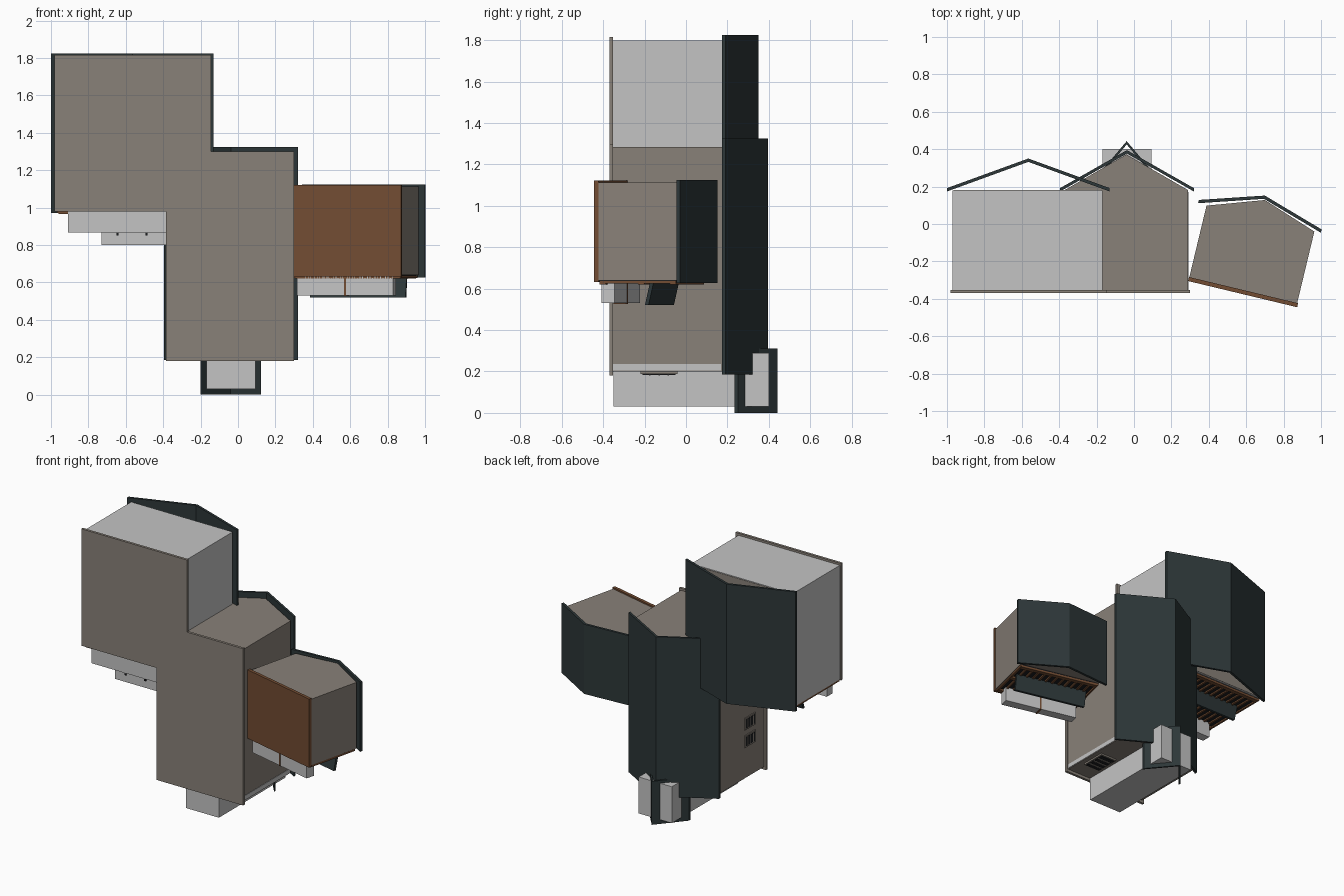
import bpy
import bmesh
from math import radians
from mathutils import Matrix

cube = bpy.data.objects.get("Cube")
if cube:
    bpy.data.objects.remove(cube, do_unlink=True)


def material(name, r, g, b):
    m = bpy.data.materials.new(name)
    m.use_nodes = True
    m.diffuse_color = (r, g, b, 1)
    m.node_tree.nodes["Principled BSDF"].inputs["Base Color"].default_value = (r, g, b, 1)
    return m


TAUPE = material("taupe wall", 0.25, 0.22, 0.19)
PALE = material("pale grey", 0.55, 0.55, 0.55)
ROOF = material("dark slate", 0.026, 0.038, 0.04)
WOOD = material("brown wood", 0.17, 0.073, 0.032)
GLASS = material("dark glass", 0.012, 0.013, 0.015)

# The side wing has its own tilted frame, starting at its lower corner
WING = Matrix.Translation((0.29, -0.30, 0)) @ Matrix.Rotation(radians(-13.5), 4, "Z")
FLAT = Matrix.Identity(4)


def prism(name, profile, z0, z1, mat, frame=FLAT, drop=0):
    """Extrude an xy profile along z; drop lowers the z0 end."""
    bm = bmesh.new()
    low = [bm.verts.new(frame @ Matrix.Translation((x, y - drop, z0)).translation) for x, y in profile]
    top = [bm.verts.new(frame @ Matrix.Translation((x, y, z1)).translation) for x, y in profile]
    bm.faces.new(low)
    bm.faces.new(top)
    for i in range(len(low)):
        j = (i + 1) % len(low)
        bm.faces.new((low[i], low[j], top[j], top[i]))
    bmesh.ops.recalc_face_normals(bm, faces=bm.faces)
    mesh = bpy.data.meshes.new(name)
    bm.to_mesh(mesh)
    bm.free()
    mesh.materials.append(mat)
    obj = bpy.data.objects.new(name, mesh)
    bpy.context.collection.objects.link(obj)
    return obj


def box(name, x0, x1, y0, y1, z0, z1, mat, frame=FLAT, drop=0):
    return prism(name, [(x0, y0), (x1, y0), (x1, y1), (x0, y1)], z0, z1, mat, frame, drop)


def gable_roof(name, x0, x1, eave, ridge, z0, z1, frame=FLAT, thick=0.018):
    mid = (x0 + x1) / 2
    chevron = [(x0, eave), (mid, ridge), (x1, eave),
               (x1, eave - thick), (mid, ridge - thick), (x0, eave - thick)]
    prism(name, chevron, z0, z1, ROOF, frame)


def gable_walls(name, x0, x1, base, eave, ridge, z0, z1, mat, frame=FLAT):
    prism(name, [(x0, base), (x1, base), (x1, eave), ((x0 + x1) / 2, ridge), (x0, eave)],
          z0, z1, mat, frame)


def timber_front(name, x0, x1, y0, y1, z, frame=FLAT, bars=12):
    """Glazed end with timber mullions and rails."""
    box(name + "_glass", x0, x1, y0, y1, z - 0.004, z + 0.004, GLASS, frame)
    step = (x1 - x0) / bars
    for i in range(bars + 1):
        x = x0 + i * step
        box(name + "_mullion", x - 0.007, x + 0.007, y0, y1, z - 0.014, z, WOOD, frame)
    for y in (y0, (y0 + y1) / 2, y1 - 0.03):
        box(name + "_rail", x0, x1, y, y + 0.03, z - 0.018, z, WOOD, frame)


# Main hall
box("hall_floor", -0.385, 0.30, -0.37, -0.352, 0.18, 1.30, TAUPE)
gable_walls("hall_walls", -0.37, 0.288, -0.355, 0.182, 0.372, 0.20, 1.285, TAUPE)
gable_roof("hall_roof", -0.395, 0.32, 0.192, 0.395, 0.185, 1.325)
box("hall_corner_trim", 0.28, 0.291, -0.352, 0.17, 0.205, 0.235, PALE)

# Large wing with an open attic
box("large_wing_floor", -0.98, -0.145, -0.37, -0.352, 0.98, 1.815, TAUPE)
box("large_wing_walls", -0.97, -0.168, -0.355, 0.18, 0.985, 1.80, PALE)
gable_roof("large_wing_roof", -1.0, -0.13, 0.192, 0.35, 0.97, 1.825)
box("attic_floor", -0.965, -0.175, 0.178, 0.183, 0.99, 1.795, TAUPE)
timber_front("large_wing_front", -0.96, -0.385, -0.35, 0.17, 0.985)
box("large_wing_deck", -0.91, -0.38, -0.355, -0.29, 0.868, 0.98, PALE)
box("large_wing_step", -0.73, -0.38, -0.345, -0.31, 0.80, 0.868, PALE)
box("large_wing_awning", -0.91, -0.40, -0.01, 0.008, 0.885, 0.98, ROOF, drop=0.03)
for x in (-0.65, -0.495):
    box("bench_leg", x, x + 0.012, -0.355, -0.28, 0.852, 0.868, GLASS)
box("bench_seat", -0.65, -0.483, -0.285, -0.275, 0.852, 0.90, WOOD)

# Tilted side wing
box("side_wing_floor", 0.0, 0.60, -0.005, 0.017, 0.632, 1.122, WOOD, WING)
gable_walls("side_wing_walls", 0.002, 0.595, 0.015, 0.41, 0.512, 0.64, 1.112, TAUPE, WING)
gable_roof("side_wing_roof", -0.045, 0.63, 0.43, 0.535, 0.627, 1.125, WING)
timber_front("side_wing_front", 0.012, 0.585, 0.02, 0.40, 0.638, WING)
box("side_wing_deck", 0.02, 0.55, 0.02, 0.085, 0.53, 0.635, PALE, WING)
box("deck_divider", 0.28, 0.292, 0.018, 0.088, 0.527, 0.635, WOOD, WING)
box("side_wing_awning", 0.04, 0.565, 0.265, 0.283, 0.52, 0.63, ROOF, WING, drop=0.025)

# Entrance tower whose flat top corners pierce its steep roof
box("tower_walls", -0.168, 0.094, -0.35, 0.40, 0.03, 0.29, PALE)
gable_roof("tower_roof", -0.20, 0.122, 0.252, 0.443, 0.0, 0.31)


def shutter_window(name, a0, a1, y0, y1, place):
    """Framed dark window with louvres; place draws a part from a span, a height and a depth."""
    place(name + "_frame", a0, a1, y0, y1, 0.012, TAUPE)
    place(name + "_pane", a0 + 0.01, a1 - 0.01, y0 + 0.01, y1 - 0.01, 0.016, GLASS)
    for i in range(1, 4):
        y = y0 + (y1 - y0) * i / 4
        place(name + "_louvre", a0 + 0.01, a1 - 0.01, y - 0.004, y + 0.004, 0.02, TAUPE)


def on_front(name, a0, a1, y0, y1, depth, mat):
    box(name, a0, a1, y0, y1, 0.20 - depth, 0.201, mat)


def on_side(name, a0, a1, y0, y1, depth, mat):
    box(name, -0.37 - depth * 0.5, -0.369, y0, y1, a0, a1, mat)


# Windows beside the tower and along the hall
shutter_window("front_window_left", 0.125, 0.255, -0.22, -0.04, on_front)
shutter_window("front_window_right", -0.335, -0.205, -0.22, -0.04, on_front)
for z in (0.42, 0.545):
    shutter_window("side_window", z, z + 0.085, -0.25, -0.13, on_side)
